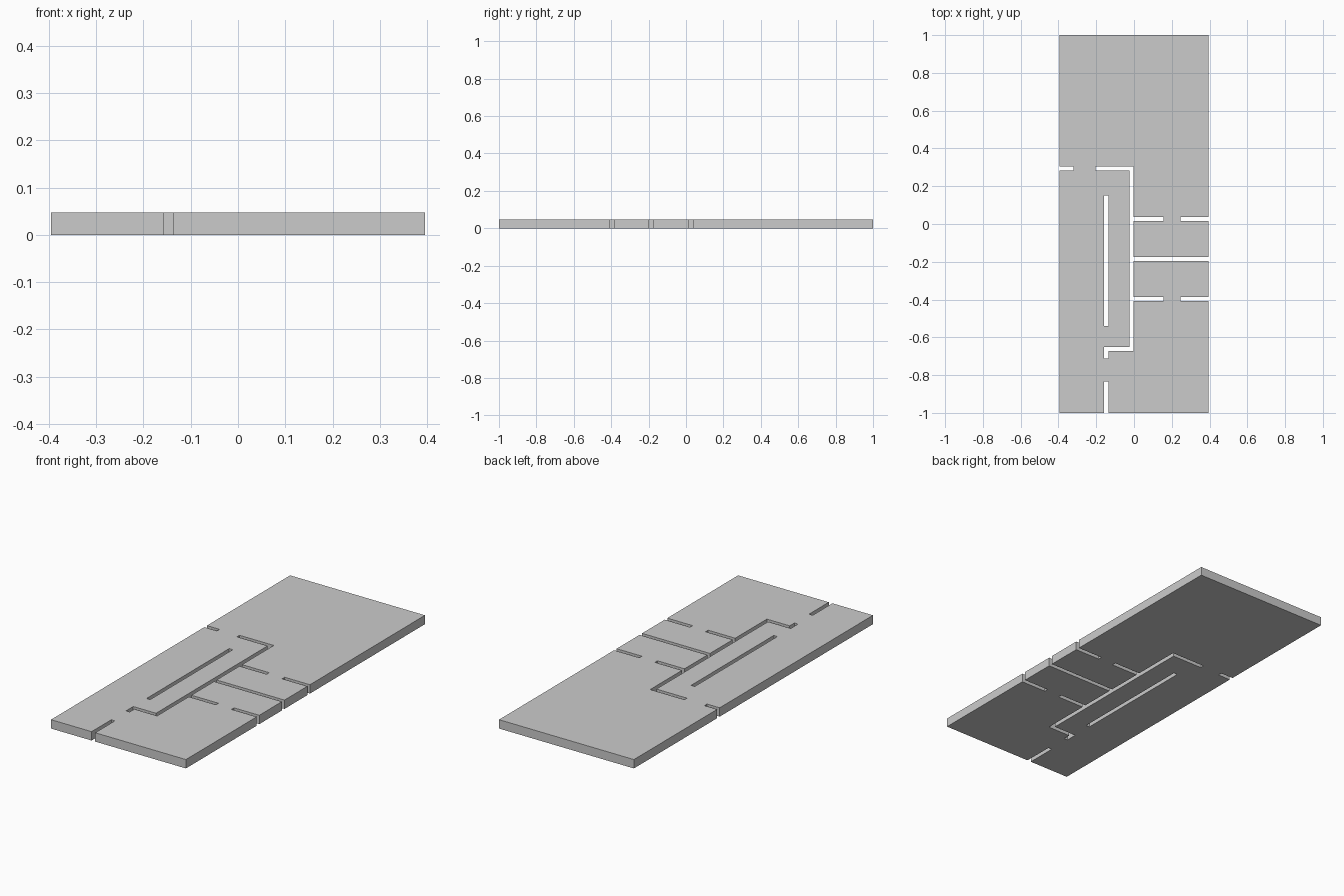
import bpy, bmesh

if "Cube" in bpy.data.objects:
    bpy.data.objects.remove(bpy.data.objects["Cube"])

W, L, H = 0.395, 1.0, 0.047   # half width, half length, thickness
T = 0.0215                    # slot width


def slot_x(x0, x1, yc):
    return (x0, x1, yc - T / 2, yc + T / 2)


def slot_y(xc, y0, y1):
    return (xc - T / 2, xc + T / 2, y0, y1)


# Wall slots cut right through the floor
XC, XE, XL = -0.0135, -0.00275, -0.147
YT, YB = 0.293, -0.662
slots = [
    slot_x(-W, -0.321, YT),
    slot_x(-0.204, XE, YT),
    slot_y(XC, YB - T / 2, YT + T / 2),
    slot_x(XL - T / 2, XE, YB),
    slot_y(XL, -0.712, YB + T / 2),
    slot_y(XL, -L, -0.835),
    slot_y(XL, -0.54, 0.152),
    slot_x(XE, W, -0.186),
]
# Door gaps in the two right-hand walls
for yc in (0.027, -0.397):
    slots += [slot_x(XE, 0.156, yc), slot_x(0.247, W, yc)]

# Grid lines along every slot edge
xs = sorted({round(v, 5) for s in slots for v in s[:2]} | {-W, W})
ys = sorted({round(v, 5) for s in slots for v in s[2:]} | {-L, L})


def is_slot(x, y):
    return any(a < x < b and c < y < d for a, b, c, d in slots)


# Fill every cell outside the slots, then extrude to thickness
bm = bmesh.new()
grid = [[bm.verts.new((x, y, 0)) for y in ys] for x in xs]
for i in range(len(xs) - 1):
    for j in range(len(ys) - 1):
        if not is_slot((xs[i] + xs[i + 1]) / 2, (ys[j] + ys[j + 1]) / 2):
            bm.faces.new((grid[i][j], grid[i + 1][j],
                          grid[i + 1][j + 1], grid[i][j + 1]))
bmesh.ops.delete(bm, geom=[v for v in bm.verts if not v.link_faces], context='VERTS')
ext = bmesh.ops.extrude_face_region(bm, geom=bm.faces[:], use_keep_orig=True)
top = [g for g in ext["geom"] if isinstance(g, bmesh.types.BMVert)]
bmesh.ops.translate(bm, verts=top, vec=(0, 0, H))
bmesh.ops.recalc_face_normals(bm, faces=bm.faces[:])

mesh = bpy.data.meshes.new("floor_slab")
bm.to_mesh(mesh)
bm.free()
bpy.context.collection.objects.link(bpy.data.objects.new("floor_slab", mesh))
